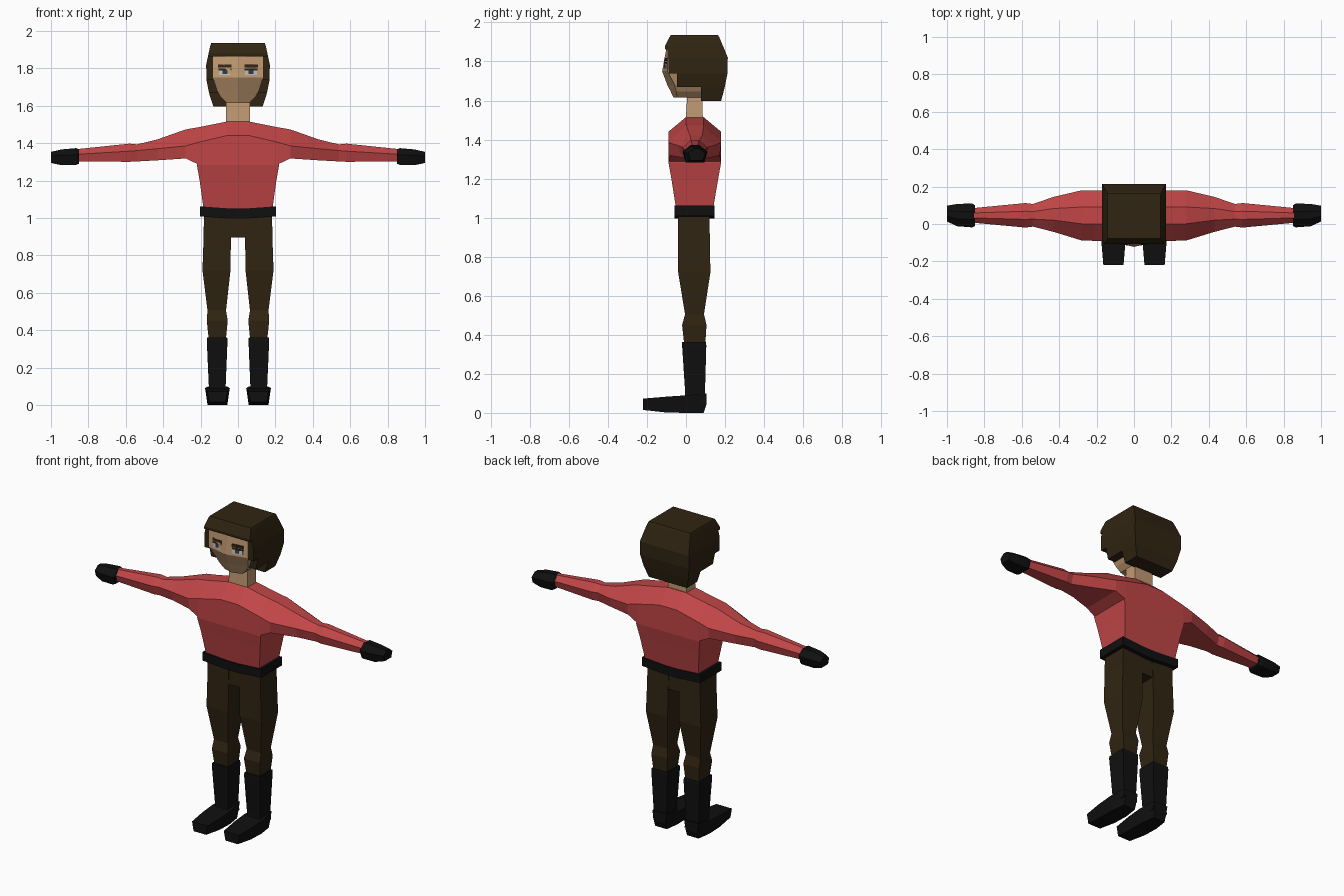
import bpy, bmesh


def material(name, rgb):
    m = bpy.data.materials.new(name)
    m.diffuse_color = (*rgb, 1)
    return m


RED = material("red jumper", (0.53, 0.06, 0.062))
SKIN = material("skin", (0.53, 0.32, 0.165))
HAIR = material("dark brown hair", (0.030, 0.018, 0.006))
TROUSERS = material("brown trousers", (0.030, 0.018, 0.006))
BLACK = material("black leather", (0.005, 0.005, 0.005))
WHITE = material("eye white", (0.50, 0.52, 0.55))
IRIS = material("dark iris", (0.03, 0.04, 0.06))


def loft(name, rings, mat):
    """Skin a list of equal-length point rings and cap both ends."""
    bm = bmesh.new()
    vs = [[bm.verts.new(p) for p in r] for r in rings]
    n = len(rings[0])
    for a, b in zip(vs, vs[1:]):
        for i in range(n):
            j = (i + 1) % n
            bm.faces.new((a[i], a[j], b[j], b[i]))
    bm.faces.new(vs[0])
    bm.faces.new(vs[-1])
    bmesh.ops.recalc_face_normals(bm, faces=bm.faces)
    me = bpy.data.meshes.new(name)
    bm.to_mesh(me)
    bm.free()
    me.materials.append(mat)
    ob = bpy.data.objects.new(name, me)
    bpy.context.collection.objects.link(ob)
    return ob


def rect(z, x0, x1, y0, y1):
    return [(x0, y0, z), (x1, y0, z), (x1, y1, z), (x0, y1, z)]


def limb_section(x, zt, zm, zb, y0, y1, bottom):
    """Six-sided section across x: narrow top, wide ridge, flat bottom."""
    c, h = (y0 + y1) / 2, (y1 - y0) / 2
    return [(x, c - h / 3, zt), (x, c + h / 3, zt), (x, y1, zm),
            (x, c + h * bottom, zb), (x, c - h * bottom, zb), (x, y0, zm)]


# Jumper: shoulders and sleeves as one loft from wrist to wrist
SLEEVE = [(0.06, 1.515, 1.44, 1.285, -0.09, 0.18, 1),
          (0.21, 1.485, 1.405, 1.285, -0.09, 0.18, 1),
          (0.28, 1.473, 1.385, 1.318, -0.088, 0.18, 0.95),
          (0.43, 1.42, 1.37, 1.308, -0.042, 0.145, 0.8),
          (0.54, 1.393, 1.36, 1.302, -0.014, 0.107, 0.75),
          (0.58, 1.397, 1.357, 1.30, -0.019, 0.112, 0.75),
          (0.86, 1.368, 1.34, 1.302, 0.007, 0.085, 0.75)]
half = [limb_section(*s) for s in SLEEVE]
other = [[(-x, y, z) for x, y, z in r] for r in reversed(half)]
loft("shoulders_and_sleeves", other + half, RED)
loft("torso", [rect(1.30, -0.215, 0.215, -0.09, 0.18),
               rect(1.283, -0.22, 0.22, -0.09, 0.18),
               rect(1.20, -0.205, 0.205, -0.075, 0.165),
               rect(1.04, -0.183, 0.183, -0.05, 0.138)], RED)

# Belt: dips slightly in the middle of the front and back
belt = []
for x, dip in ((-0.203, 0), (-0.04, 0.012), (0.04, 0.012), (0.203, 0)):
    z0, z1 = 1.008 - dip, 1.062 - dip
    belt.append([(x, -0.06, z0), (x, 0.146, z0), (x, 0.146, z1), (x, -0.06, z1)])
loft("belt", belt, BLACK)

loft("trouser_seat", [rect(0.895, -0.06, 0.06, -0.038, 0.118),
                      rect(1.03, -0.06, 0.06, -0.038, 0.118)], TROUSERS)

# Legs, boots and gloves, mirrored left and right
LEG = [(1.03, 0.035, 0.182, -0.04, 0.12), (0.895, 0.038, 0.184, -0.04, 0.122),
       (0.72, 0.04, 0.19, -0.04, 0.125), (0.505, 0.064, 0.163, -0.005, 0.092),
       (0.45, 0.055, 0.167, -0.02, 0.105), (0.34, 0.066, 0.155, -0.008, 0.098)]
BOOT = [(0.362, 0.058, 0.166, -0.02, 0.102), (0.345, 0.056, 0.167, -0.02, 0.104),
        (0.10, 0.066, 0.156, -0.004, 0.097), (0.05, 0.06, 0.16, -0.01, 0.1)]
FOOT = [(0.104, 0.05, 0.04, 0.1), (0.09, 0.05, 0.0, 0.1),
        (0.0, 0.066, 0.0, 0.09), (-0.1, 0.064, 0.002, 0.083),
        (-0.22, 0.054, 0.015, 0.073)]
GLOVE = [(0.85, 1.366, 1.336, 1.29, -0.01, 0.10, 0.75),
         (0.865, 1.373, 1.338, 1.284, -0.018, 0.11, 0.75),
         (0.945, 1.366, 1.335, 1.282, -0.012, 0.107, 0.75),
         (1.0, 1.353, 1.33, 1.294, 0.013, 0.098, 0.75)]
for side, s in (("right", -1), ("left", 1)):
    loft(side + "_trouser_leg",
         [rect(z, s * a, s * b, c, d) for z, a, b, c, d in LEG], TROUSERS)
    loft(side + "_boot_shaft",
         [rect(z, s * a, s * b, c, d) for z, a, b, c, d in BOOT], BLACK)
    loft(side + "_foot",
         [[(s * 0.11 - w * 0.8, y, a), (s * 0.11 + w * 0.8, y, a),
           (s * 0.11 + w, y, b), (s * 0.11 - w, y, b)] for y, w, a, b in FOOT], BLACK)
    loft(side + "_glove",
         [[(s * x, y, z) for x, y, z in limb_section(*g)] for g in GLOVE], BLACK)

# Neck
loft("neck", [rect(1.49, -0.066, 0.066, -0.002, 0.086),
              rect(1.65, -0.062, 0.062, 0.008, 0.085)], SKIN)

# Face: z, half width, front centre y, front corner y
FACE = [(1.87, 0.134, -0.10, -0.093), (1.75, 0.134, -0.122, -0.094),
        (1.68, 0.112, -0.096, -0.058), (1.645, 0.092, -0.078, -0.05),
        (1.615, 0.062, -0.064, -0.045)]
loft("face", [[(-w, c, z), (0, m, z), (w, c, z), (w, 0.082, z), (-w, 0.082, z)]
              for z, w, m, c in FACE], SKIN)

# Hair: stepped loft giving the fringe, the sides and the long back
HAIR_RINGS = [(1.935, 0.143, -0.078, 0.163), (1.925, 0.147, -0.084, 0.17),
              (1.878, 0.158, -0.108, 0.19), (1.862, 0.161, -0.106, 0.197),
              (1.862, 0.161, -0.09, 0.197), (1.82, 0.17, -0.09, 0.214),
              (1.738, 0.169, -0.088, 0.212), (1.738, 0.169, -0.045, 0.212),
              (1.668, 0.155, -0.045, 0.198), (1.668, 0.155, 0.078, 0.198),
              (1.597, 0.132, 0.078, 0.18)]
loft("hair", [rect(z, -w, w, a, b) for z, w, a, b in HAIR_RINGS], HAIR)


def face_plate(name, x0, x1, z0, z1, lift, mat):
    """Thin plate lying on the slanted upper face."""
    def y(x, z):
        t = (1.87 - z) / 0.12
        mid, corner = -0.10 - 0.022 * t, -0.093 - 0.001 * t
        return mid + (corner - mid) * abs(x) / 0.134
    pts = [(x0, z0), (x1, z0), (x1, z1), (x0, z1)]
    loft(name, [[(x, y(x, z) - d, z) for x, z in pts] for d in (lift, -0.002)], mat)


# Eyes and brows
for side, s in (("right", -1), ("left", 1)):
    face_plate(side + "_brow", s * 0.034, s * 0.106, 1.803, 1.819, 0.005, HAIR)
    face_plate(side + "_eye", s * 0.038, s * 0.102, 1.763, 1.798, 0.002, WHITE)
    face_plate(side + "_eyelid", s * 0.036, s * 0.104, 1.789, 1.798, 0.004, HAIR)
    face_plate(side + "_iris", s * 0.057, s * 0.082, 1.769, 1.79, 0.0035, IRIS)
